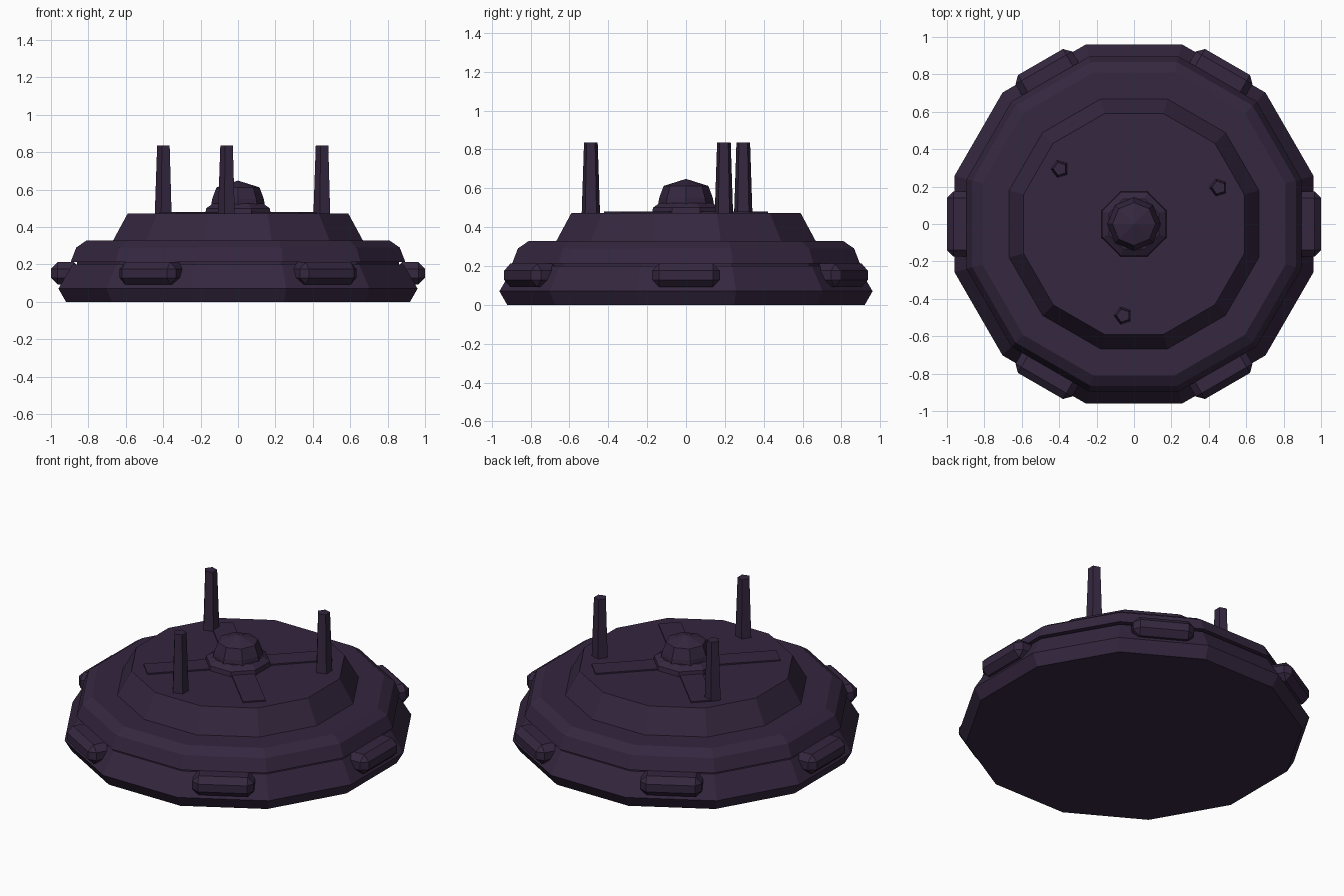
import bpy, bmesh
from math import pi, cos, sin, radians
from mathutils import Matrix

if "Cube" in bpy.data.objects:
    bpy.data.objects.remove(bpy.data.objects["Cube"])

mat = bpy.data.materials.new("dark_purple")
mat.diffuse_color = (0.035, 0.02, 0.05, 1)
mat.use_nodes = True
mat.node_tree.nodes["Principled BSDF"].inputs["Base Color"].default_value = mat.diffuse_color


def finish(name, bm):
    bmesh.ops.recalc_face_normals(bm, faces=bm.faces)
    me = bpy.data.meshes.new(name)
    bm.to_mesh(me)
    bm.free()
    me.materials.append(mat)
    ob = bpy.data.objects.new(name, me)
    bpy.context.collection.objects.link(ob)
    return ob


def lathe(name, profile, n, start=0.0, apothem=False, loc=(0, 0)):
    """Closed n-sided solid from (radius, z) rings; radius 0 makes an apex."""
    bm = bmesh.new()
    k = 1 / cos(pi / n) if apothem else 1
    rings = []
    for r, z in profile:
        if r == 0:
            rings.append([bm.verts.new((loc[0], loc[1], z))] * n)
        else:
            rings.append([bm.verts.new((loc[0] + r * k * cos(start + 2 * pi * i / n),
                                        loc[1] + r * k * sin(start + 2 * pi * i / n), z))
                          for i in range(n)])
    for a, b in zip(rings, rings[1:]):
        for i in range(n):
            j = (i + 1) % n
            quad = [a[i], a[j], b[j], b[i]]
            bm.faces.new(list(dict.fromkeys(quad)))
    for ring in (rings[0], rings[-1]):
        if ring[0] is not ring[1]:
            bm.faces.new(ring)
    return finish(name, bm)


def box(name, size, loc, angle, bevel=0.0):
    """Box placed at loc and then turned about the z axis."""
    bm = bmesh.new()
    bmesh.ops.create_cube(bm, size=1)
    bmesh.ops.scale(bm, vec=size, verts=bm.verts)
    if bevel:
        bmesh.ops.bevel(bm, geom=bm.edges[:], offset=bevel, segments=1,
                        affect='EDGES', profile=0.5)
    bmesh.ops.transform(bm, matrix=Matrix.Rotation(angle, 4, 'Z') @ Matrix.Translation(loc),
                        verts=bm.verts)
    return finish(name, bm)


# Twelve-sided tiers with a groove between the lower two
half = pi / 12
lathe("base_tier", [(0.92, 0), (0.96, 0.07), (0.885, 0.2)], 12, half, True)
lathe("groove_ring", [(0.86, 0.19), (0.86, 0.23)], 12, half, True)
lathe("middle_tier", [(0.895, 0.212), (0.865, 0.29), (0.81, 0.328)], 12, half, True)
lathe("upper_tier", [(0.672, 0.32), (0.59, 0.472)], 12, half, True)

# Rim pods
for i in range(6):
    box(f"rim_pod_{i + 1}", (0.16, 0.35, 0.12), (0.92, 0, 0.152), i * pi / 3, 0.036)

# Diagonal cross panels on the roof
for i in range(4):
    box(f"roof_panel_{i + 1}", (0.43, 0.13, 0.02), (0.315, 0, 0.47), pi / 4 + i * pi / 2)

# Central dome on an eight-sided collar
lathe("dome_collar", [(0.176, 0.465), (0.17, 0.5), (0.135, 0.525)], 8, pi / 8, True)
lathe("dome", [(0.145, 0.51), (0.138, 0.55), (0.115, 0.612), (0, 0.648)], 8)

# Five-sided tapered spikes
for i in range(3):
    a = radians(23.3 + 120 * i)
    lathe(f"spike_{i + 1}", [(0.05, 0.46), (0.037, 0.835)], 5, pi,
          loc=(0.493 * cos(a), 0.493 * sin(a)))
